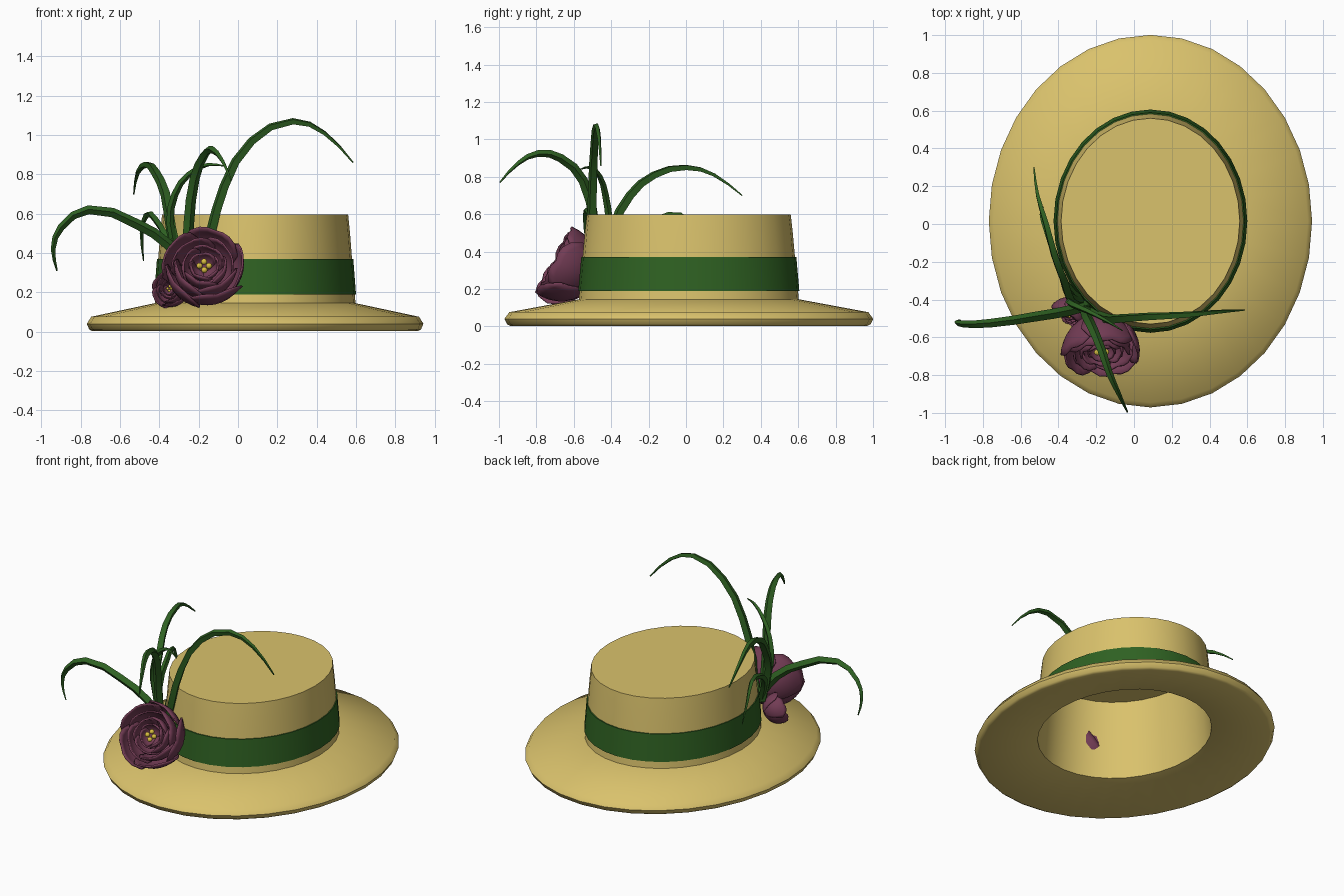
import bpy, bmesh, math
from mathutils import Vector

if "Cube" in bpy.data.objects:
    bpy.data.objects.remove(bpy.data.objects["Cube"])

def material(name, rgb):
    m = bpy.data.materials.new(name)
    m.diffuse_color = (*rgb, 1)
    m.use_nodes = True
    m.node_tree.nodes["Principled BSDF"].inputs["Base Color"].default_value = m.diffuse_color
    return m

STRAW = material("straw", (0.70, 0.54, 0.15))
GREEN = material("leaf_green", (0.028, 0.12, 0.016))
PLUM = material("petal_plum", (0.17, 0.045, 0.09))
YELLOW = material("stamen_yellow", (0.70, 0.52, 0.05))

def make_object(name, bm, mat, smooth=True):
    mesh = bpy.data.meshes.new(name)
    bm.to_mesh(mesh)
    bm.free()
    for p in mesh.polygons:
        p.use_smooth = smooth
    mesh.materials.append(mat)
    ob = bpy.data.objects.new(name, mesh)
    bpy.context.collection.objects.link(ob)
    return ob

def smooth_by_angle(ob, degrees):
    bpy.ops.object.select_all(action='DESELECT')
    ob.select_set(True)
    bpy.context.view_layer.objects.active = ob
    bpy.ops.object.shade_smooth_by_angle(angle=math.radians(degrees))

def oval_lathe(name, profile, mat, closed_ends, n=32):
    """Turn a (radius, z) profile around the hat's oval axis."""
    bm = bmesh.new()
    rings = []
    for r, z in profile:
        rings.append([bm.verts.new((0.087 + 0.868 * r * math.cos(2 * math.pi * i / n),
                                    0.015 + r * math.sin(2 * math.pi * i / n), z))
                      for i in range(n)])
    for a, b in zip(rings, rings[1:]):
        for i in range(n):
            j = (i + 1) % n
            bm.faces.new((a[i], a[j], b[j], b[i]))
    if closed_ends:
        bm.faces.new(rings[0])
        bm.faces.new(rings[-1])
    bmesh.ops.recalc_face_normals(bm, faces=bm.faces)
    return make_object(name, bm, mat)

# Hat: inside of crown, underside, brim edge, brim top, outside of crown
hat = oval_lathe("straw_hat", [
    (0.530, 0.585), (0.572, 0.075), (0.955, 0.003), (0.972, 0.012), (0.986, 0.040),
    (0.960, 0.076), (0.588, 0.145), (0.575, 0.290), (0.556, 0.500), (0.545, 0.597)],
    STRAW, True)
smooth_by_angle(hat, 50)

# Ribbon band around the crown
band = oval_lathe("hat_band", [(0.578, 0.19), (0.591, 0.19), (0.575, 0.37), (0.562, 0.37)],
                  GREEN, False)
smooth_by_angle(band, 40)

# Arching grass blades, each path runs from root to tip
BLADES = [
    [(-.22, -.46, .25), (-.14, -.50, .50), (-.07, -.50, .74), (.07, -.49, .97),
     (.28, -.48, 1.07), (.44, -.465, 1.01), (.585, -.455, .86)],
    [(-.25, -.43, .30), (-.35, -.46, .44), (-.52, -.49, .55), (-.76, -.525, .62),
     (-.90, -.53, .53), (-.94, -.52, .42), (-.92, -.51, .31)],
    [(-.26, -.44, .25), (-.25, -.49, .55), (-.22, -.55, .78), (-.17, -.67, .90),
     (-.13, -.79, .925), (-.08, -.90, .87), (-.035, -.995, .77)],
    [(-.28, -.41, .28), (-.34, -.39, .52), (-.37, -.30, .70), (-.42, -.17, .81),
     (-.465, 0, .85), (-.51, .15, .81), (-.53, .30, .70)],
    [(-.28, -.41, .28), (-.345, -.41, .55), (-.32, -.43, .70), (-.25, -.46, .80),
     (-.15, -.51, .85), (-.06, -.565, .84)],
    [(-.28, -.40, .30), (-.36, -.32, .47), (-.42, -.16, .57), (-.465, -.03, .595),
     (-.49, .05, .50), (-.48, .09, .36)],
]
for k, path in enumerate(BLADES):
    cu = bpy.data.curves.new(f"grass_blade_{k + 1}", 'CURVE')
    cu.dimensions = '3D'
    cu.bevel_depth = 0.028 if k < 4 else 0.02
    cu.bevel_resolution = 0
    cu.resolution_u = 2
    cu.use_fill_caps = True
    sp = cu.splines.new('BEZIER')
    sp.bezier_points.add(len(path) - 1)
    for i, (bp, co) in enumerate(zip(sp.bezier_points, path)):
        bp.co = co
        bp.handle_left_type = bp.handle_right_type = 'AUTO'
        t = i / (len(path) - 1)
        bp.radius = max(0.15, 1 - 0.85 * t ** 2.2)
    cu.materials.append(GREEN)
    ob = bpy.data.objects.new(cu.name, cu)
    bpy.context.collection.objects.link(ob)
    bpy.ops.object.select_all(action='DESELECT')
    ob.select_set(True)
    bpy.context.view_layer.objects.active = ob
    bpy.ops.object.convert(target='MESH')
    smooth_by_angle(bpy.context.object, 30)

def add_petal(bm, angle, half_width, radius, reach, base_z, lip):
    """One cupped petal: a patch of a bowl with a rounded, curled lip."""
    nu, nv = 8, 8
    grid = []
    for i in range(nu + 1):
        u = 2 * i / nu - 1
        row = []
        for j in range(nv + 1):
            v = j / nv
            phi = reach * v * (1 - 0.28 * abs(u) ** 3) + 0.05
            r = radius * (1 + 0.06 * u) * math.sin(phi) + lip * v ** 5
            z = base_z + radius * (1 - math.cos(phi)) - 0.02 * (1 - abs(u)) ** 3 * v ** 4
            a = angle + half_width * u
            row.append(bm.verts.new((r * math.cos(a), r * math.sin(a), z)))
        grid.append(row)
    for i in range(nu):
        for j in range(nv):
            bm.faces.new((grid[i][j], grid[i + 1][j], grid[i + 1][j + 1], grid[i][j + 1]))

def add_flower(name, base, facing, scale):
    rot = Vector(facing).to_track_quat('Z', 'Y')
    # Petal layers: count, radius, reach, base height, lip
    bm = bmesh.new()
    for layer, (n, r, reach, z, lip) in enumerate([
            (5, .193, 1.85, 0, .012), (4, .150, 1.95, .035, .008),
            (4, .108, 1.95, .085, .004), (3, .070, 1.9, .13, .004)]):
        for i in range(n):
            add_petal(bm, 2 * math.pi * i / n + 0.6 * layer, 1.3 * math.pi / n,
                      r, reach, z, lip)
    petals = make_object(name + "_petals", bm, PLUM)
    mod = petals.modifiers.new("thickness", 'SOLIDIFY')
    mod.thickness = 0.010
    mod.offset = 0
    # Stamens in the heart of the flower
    bm = bmesh.new()
    for i in range(4):
        a = i * math.pi / 2
        res = bmesh.ops.create_icosphere(bm, subdivisions=2, radius=0.016)
        bmesh.ops.translate(bm, verts=res['verts'],
                            vec=(0.024 * math.cos(a), 0.024 * math.sin(a), 0.205))
    stamens = make_object(name + "_stamens", bm, YELLOW)
    for ob in (petals, stamens):
        ob.rotation_mode = 'QUATERNION'
        ob.rotation_quaternion = rot
        ob.location = base
        ob.scale = (scale,) * 3

add_flower("large_flower", (-0.18, -0.50, 0.235), (0.04, -0.86, 0.48), 1.0)
add_flower("small_flower", (-0.30, -0.405, 0.195), (-0.5, -0.82, 0.25), 0.47)
